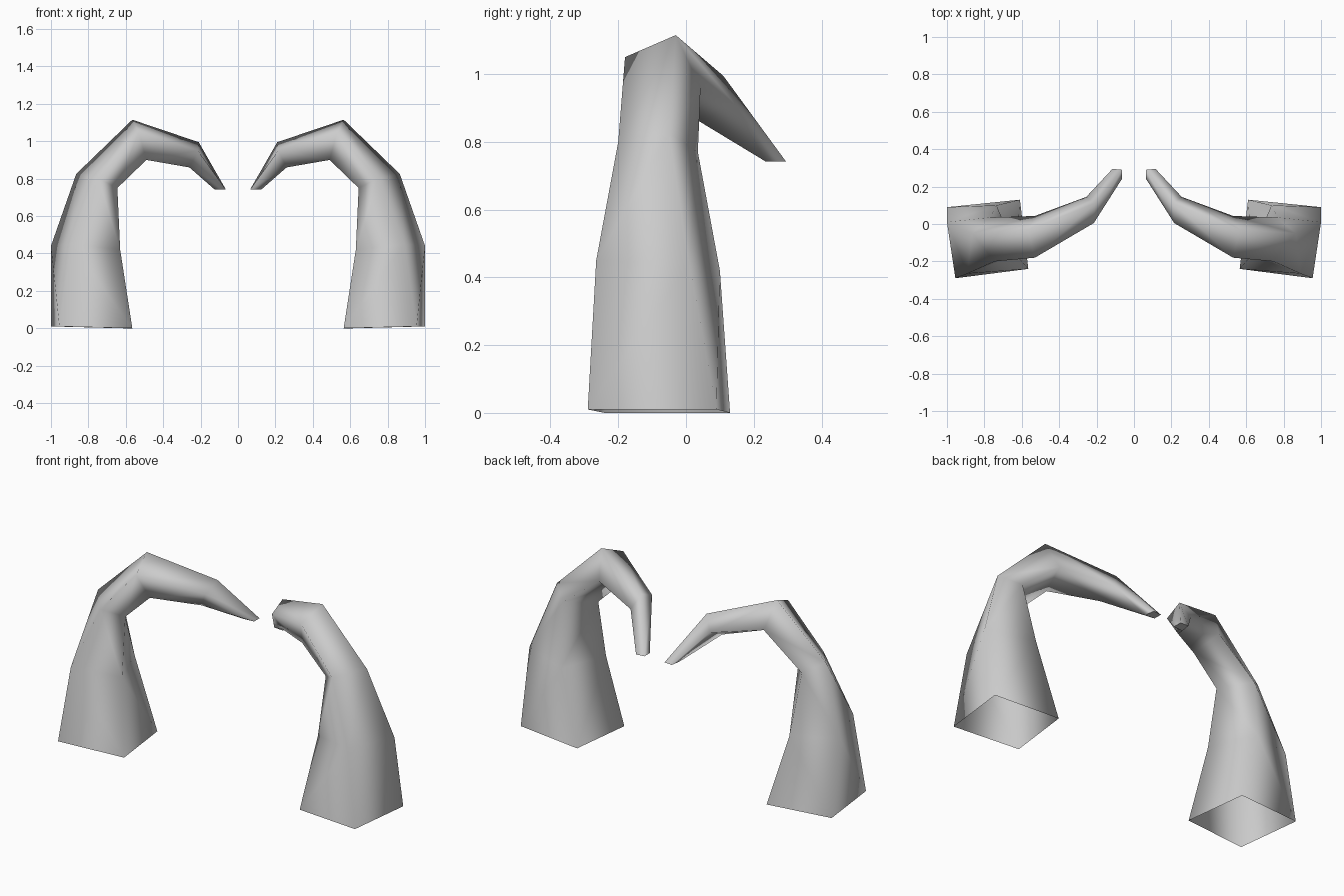
import bpy, bmesh

cube = bpy.data.objects.get("Cube")
if cube:
    bpy.data.objects.remove(cube)

grey = bpy.data.materials.new("horn_grey")
grey.use_nodes = True
colour = (0.6, 0.6, 0.6, 1)
grey.diffuse_color = colour
grey.node_tree.nodes["Principled BSDF"].inputs["Base Color"].default_value = colour

# Four-sided sections that twist from base to tip: front, outer, back, inner corner
RINGS = [
    [(.955, -.29, .01), (1, .09, .01), (.61, .13, 0), (.565, -.24, 0)],
    [(.89, -.265, .45), (1, .01, .44), (.735, .10, .42), (.63, -.165, .42)],
    [(.745, -.20, .80), (.865, -.05, .825), (.77, .035, .77), (.645, -.115, .75)],
    [(.53, -.18, 1.05), (.565, -.03, 1.115), (.53, .043, .96), (.49, -.11, .90)],
    [(.215, .005, .95), (.21, .11, .995), (.255, .145, .91), (.26, .04, .86)],
    [(.065, .24, .742), (.065, .29, .742), (.115, .295, .742), (.125, .235, .742)],
]


def build_horn(name, side):
    """Skin the sections, leave the base open and close the tip."""
    bm = bmesh.new()
    loops = [[bm.verts.new((x * side, y, z)) for x, y, z in ring] for ring in RINGS]
    for low, high in zip(loops, loops[1:]):
        for i in range(4):
            j = (i + 1) % 4
            bm.faces.new((low[i], low[j], high[j], high[i])).smooth = True
    # Flat tip with a crisp rim
    tip = bm.faces.new(loops[-1])
    for edge in tip.edges:
        edge.smooth = False
    bmesh.ops.recalc_face_normals(bm, faces=bm.faces)
    mesh = bpy.data.meshes.new(name)
    bm.to_mesh(mesh)
    bm.free()
    mesh.materials.append(grey)
    horn = bpy.data.objects.new(name, mesh)
    bpy.context.collection.objects.link(horn)


# Mirrored pair of curved horns
build_horn("left_horn", 1)
build_horn("right_horn", -1)
